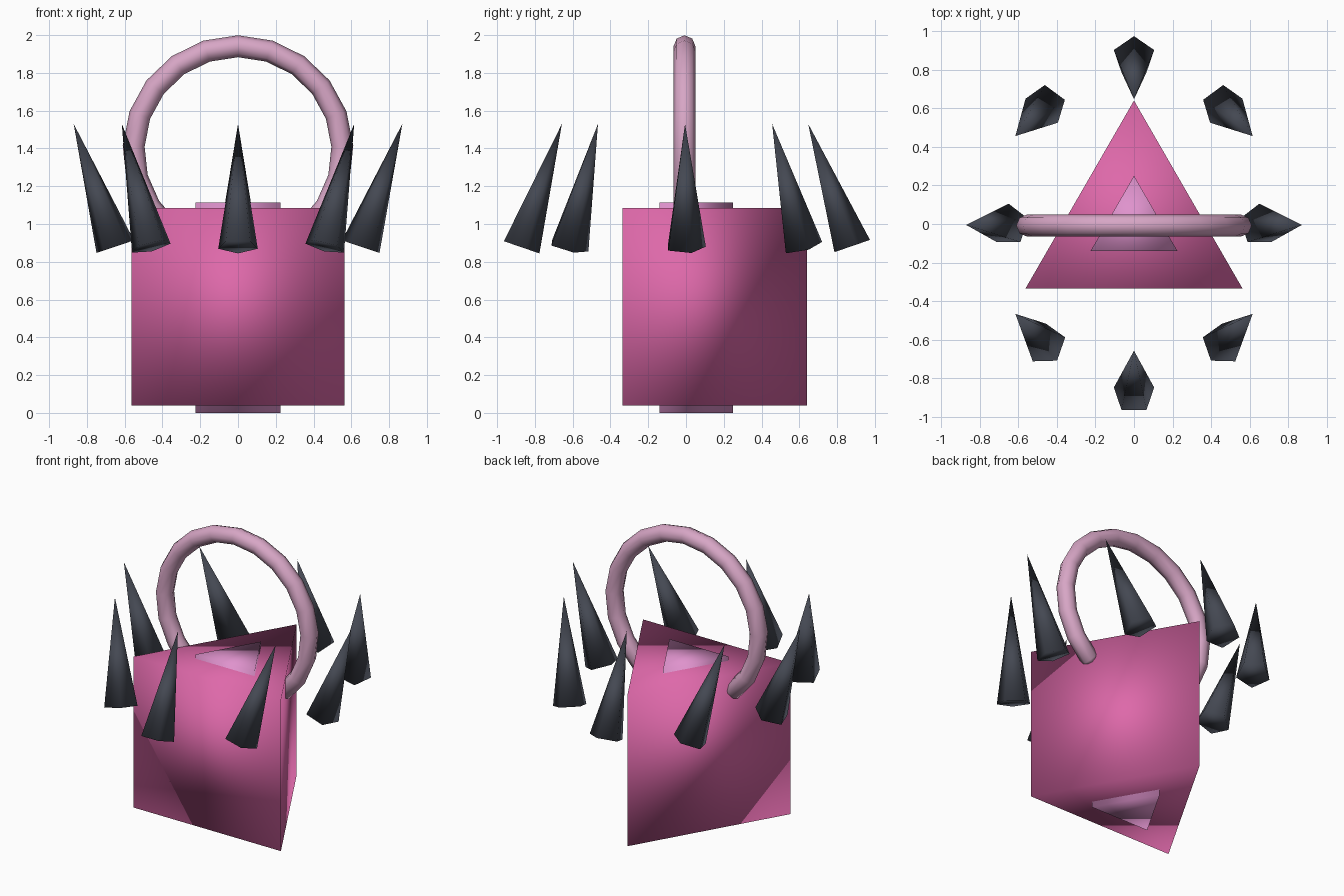
import bpy, bmesh
from math import sin, cos, pi, radians
from mathutils import Vector, Matrix

cube = bpy.data.objects.get("Cube")
if cube:
    bpy.data.objects.remove(cube, do_unlink=True)


def material(name, rgb):
    m = bpy.data.materials.new(name)
    m.use_nodes = True
    m.diffuse_color = (*rgb, 1)
    m.node_tree.nodes["Principled BSDF"].inputs["Base Color"].default_value = (*rgb, 1)
    return m


HOT_PINK = material("hot pink", (0.73, 0.14, 0.40))
ORCHID = material("orchid pink", (0.74, 0.29, 0.61))
PALE_PINK = material("pale pink", (0.68, 0.38, 0.56))
CHARCOAL = material("charcoal", (0.058, 0.065, 0.085))


def finish(bm, name, mat):
    bmesh.ops.recalc_face_normals(bm, faces=bm.faces)
    mesh = bpy.data.meshes.new(name)
    bm.to_mesh(mesh)
    bm.free()
    mesh.materials.append(mat)
    for poly in mesh.polygons:
        poly.use_smooth = True
    obj = bpy.data.objects.new(name, mesh)
    bpy.context.collection.objects.link(obj)
    return obj


def ring(bm, sides, radius, matrix):
    """Polygon with one corner on the local +y axis."""
    return [bm.verts.new(matrix @ Vector((-sin(2 * pi * i / sides) * radius,
                                          cos(2 * pi * i / sides) * radius, 0)))
            for i in range(sides)]


def bridge(bm, a, b):
    for i in range(len(a)):
        j = (i + 1) % len(a)
        bm.faces.new((a[i], a[j], b[j], b[i]))


def prism(name, radius, bottom, top, mat):
    bm = bmesh.new()
    low, high = (ring(bm, 3, radius, Matrix.Translation((0, -0.01, z))) for z in (bottom, top))
    bridge(bm, low, high)
    bm.faces.new(low)
    bm.faces.new(high)
    finish(bm, name, mat)


def spike(name, base, tip):
    axis = tip - base
    turn = Vector((0, 0, 1)).rotation_difference(axis).to_matrix().to_4x4()
    bm = bmesh.new()
    rim = ring(bm, 5, 0.11, Matrix.Translation(base) @ turn)
    point = bm.verts.new(tip)
    for i in range(5):
        bm.faces.new((rim[i], rim[(i + 1) % 5], point))
    bm.faces.new(rim)
    finish(bm, name, CHARCOAL)


# Triangular body with a slim core showing as plates above and below
prism("body", 0.65, 0.04, 1.085, HOT_PINK)
prism("core_plates", 0.26, 0, 1.115, ORCHID)

# Arched handle: a partial ring whose ends narrow and run into the body sides
bm = bmesh.new()
steps = 16
rings = []
for i in range(steps + 1):
    angle = radians(-50 + 280 * i / steps)
    centre = Vector((0.553 * cos(angle), -0.008, 1.388 + 0.553 * sin(angle)))
    tangent = Vector((-sin(angle), 0, cos(angle)))
    outward = Vector((cos(angle), 0, sin(angle)))
    frame = Matrix((outward.cross(tangent), outward, tangent)).transposed().to_4x4()
    place = Matrix.Translation(centre) @ frame
    if i == 0:
        rings.append(ring(bm, 8, 0.033, place @ Matrix.Translation((0, 0, -0.025))))
    rings.append(ring(bm, 8, 0.058, place))
    if i == steps:
        rings.append(ring(bm, 8, 0.033, place @ Matrix.Translation((0, 0, 0.025))))
for a, b in zip(rings, rings[1:]):
    bridge(bm, a, b)
bm.faces.new(rings[0])
bm.faces.new(rings[-1])
finish(bm, "handle", PALE_PINK)

# Eight floating spikes: bases and tips lie on two crossed ellipses
for i in range(8):
    c, s = cos(i * pi / 4), sin(i * pi / 4)
    spike(f"spike_{i + 1}", Vector((0.65 * c, 0.875 * s - 0.005, 0.88)),
          Vector((0.87 * c, 0.652 * s - 0.005, 1.53)))
